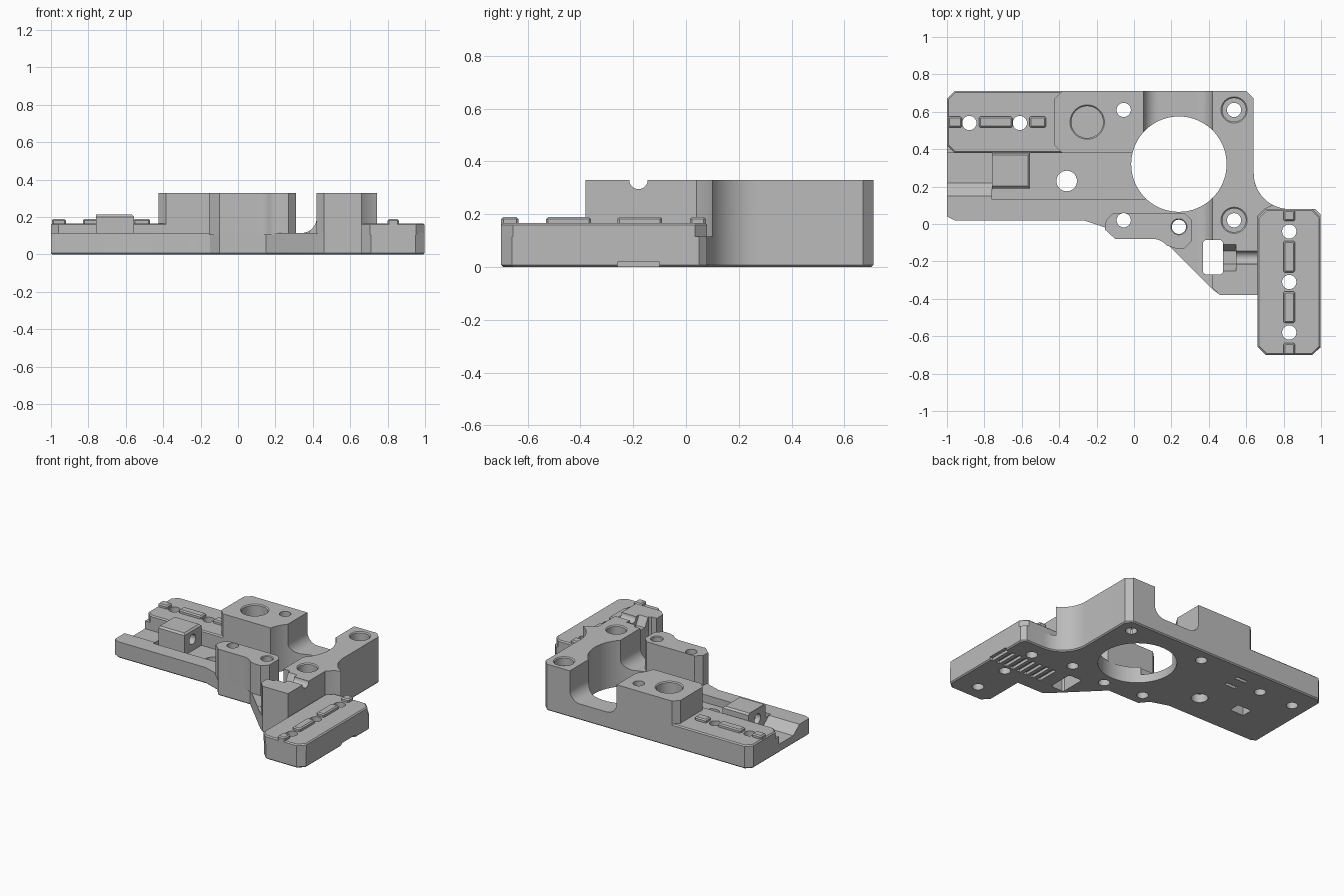
import bpy, bmesh, math
from mathutils import Matrix

if "Cube" in bpy.data.objects:
    bpy.data.objects.remove(bpy.data.objects["Cube"])

grey = bpy.data.materials.new("plain_grey")
grey.use_nodes = True
COLOR = (0.5, 0.5, 0.5, 1)
grey.diffuse_color = COLOR
grey.node_tree.nodes["Principled BSDF"].inputs["Base Color"].default_value = COLOR

FLOOR, LIP, RAIL, TOP = 0.06, 0.115, 0.167, 0.33


def arc(cx, cy, r, a0, a1, n=12):
    angles = [math.radians(a0 + (a1 - a0) * i / n) for i in range(n + 1)]
    return [(cx + r * math.cos(a), cy + r * math.sin(a)) for a in angles]


def extrude(name, pts, lo, hi, axis="z", bevel_top=0, bevel_bottom=0):
    """Extrude an outline along an axis; x uses (y, z) points, y uses (x, z)."""
    place = {"x": lambda u, v, w: (w, u, v),
             "y": lambda u, v, w: (u, w, v),
             "z": lambda u, v, w: (u, v, w)}[axis]
    bm = bmesh.new()
    low = [bm.verts.new(place(u, v, lo)) for u, v in pts]
    high = [bm.verts.new(place(u, v, hi)) for u, v in pts]
    bottom, top = bm.faces.new(low[::-1]), bm.faces.new(high)
    for i in range(len(pts)):
        j = (i + 1) % len(pts)
        bm.faces.new((low[i], low[j], high[j], high[i]))
    bmesh.ops.recalc_face_normals(bm, faces=bm.faces)
    for face, size in ((top, bevel_top), (bottom, bevel_bottom)):
        if size:
            bmesh.ops.bevel(bm, geom=list(face.edges), offset=size,
                            segments=1, affect="EDGES")
    mesh = bpy.data.meshes.new(name)
    bm.to_mesh(mesh)
    bm.free()
    mesh.materials.append(grey)
    obj = bpy.data.objects.new(name, mesh)
    bpy.context.scene.collection.objects.link(obj)
    return obj


def rect(x0, x1, y0, y1, c=0):
    if not c:
        return [(x0, y0), (x1, y0), (x1, y1), (x0, y1)]
    return [(x0 + c, y0), (x1 - c, y0), (x1, y0 + c), (x1, y1 - c),
            (x1 - c, y1), (x0 + c, y1), (x0, y1 - c), (x0, y0 + c)]


def circle(x, y, r, n=40):
    return arc(x, y, r, 0, 360 * (n - 1) / n, n - 1)


cutters = []


def cut(*args, **kw):
    cutters.append(extrude("cutter", *args, **kw))


def cone_cut(x, y, z, r, depth):
    """Chamfer the rim of a vertical hole at height z."""
    bm = bmesh.new()
    bmesh.ops.create_cone(bm, cap_ends=True, segments=40, radius1=r - depth,
                          radius2=r + depth, depth=2 * depth,
                          matrix=Matrix.Translation((x, y, z)))
    mesh = bpy.data.meshes.new("cutter")
    bm.to_mesh(mesh)
    bm.free()
    obj = bpy.data.objects.new("cutter", mesh)
    bpy.context.scene.collection.objects.link(obj)
    cutters.append(obj)


# Solid parts
corner = arc(0.83, 0.27, 0.19, 270, 180)
base = extrude("base_plate", [
    (-0.96, 0.02), (-0.27, 0.02), (-0.15, -0.02), (-0.1, -0.08), (0.15, -0.08),
    (0.2, -0.13), (0.42, -0.35), (0.46, -0.38), (0.66, -0.38), (0.66, -0.65),
    (0.71, -0.7), (0.95, -0.7), (0.998, -0.66), (0.998, 0.05), (0.97, 0.08)]
    + corner + [(0.64, 0.67), (0.6, 0.71), (-0.96, 0.71), (-1, 0.67), (-1, 0.04)],
    0, LIP, bevel_bottom=0.008)

left_rail = extrude("left_rail", [
    (-0.96, 0.38), (-0.38, 0.38), (-0.38, 0.71), (-0.96, 0.71), (-1, 0.67), (-1, 0.42)],
    FLOOR, RAIL, bevel_top=0.008)
foot_rail = extrude("foot_rail", rect(0.66, 0.998, -0.7, 0.08, 0.045),
                    LIP - 0.01, RAIL, bevel_top=0.008)
left_tower = extrude("left_tower", [
    (-0.385, 0.38), (0.05, 0.38), (0.05, 0.71), (-0.385, 0.71),
    (-0.425, 0.67), (-0.425, 0.42)], FLOOR, TOP)
right_tower = extrude("right_tower", [
    (0.42, -0.34), (0.46, -0.38), (0.66, -0.38), (0.66, 0.04), (0.7, 0.08)]
    + arc(0.83, 0.27, 0.19, 243, 180) + [(0.64, 0.67), (0.6, 0.71), (0.42, 0.71)],
    LIP - 0.01, TOP)
front_post = extrude("front_post", [
    (-0.1, -0.08), (0.1, -0.08)] + arc(0.1, -0.18, 0.1, 80, 40, 6) + [
    (0.22, -0.13), (0.27, -0.13), (0.31, -0.09), (0.31, 0.02), (0.27, 0.06),
    (-0.11, 0.06), (-0.15, 0.02), (-0.155, -0.03)], LIP - 0.01, TOP)
block = extrude("clamp_block", rect(-0.77, -0.555, 0.19, 0.38), FLOOR - 0.01, 0.213,
                bevel_top=0.012)

# Coves where the gap floor meets the towers
r = 0.08
right_cove = [(0.42, LIP - 0.01), (0.42, LIP + r)] + arc(
    0.42 - r, LIP + r, r, 0, -90)[1:] + [(0.42 - r, LIP - 0.01)]
left_cove = [(0.47 - u, v) for u, v in right_cove]
coves = [extrude("right_cove", right_cove, -0.27, 0.71, "y"),
         extrude("left_cove", left_cove, 0.4, 0.71, "y")]

# Locating ribs along both rails
ribs = []
for x0, x1 in ((-0.995, -0.92), (-0.83, -0.65), (-0.56, -0.47)):
    ribs.append(extrude("left_rib", rect(x0, x1, 0.515, 0.575, 0.008),
                        RAIL - 0.01, 0.19, bevel_top=0.008))
for y0, y1 in ((0.015, 0.075), (-0.26, -0.09), (-0.53, -0.36), (-0.7, -0.635)):
    ribs.append(extrude("foot_rib", rect(0.8, 0.86, y0, y1, 0.008),
                        RAIL - 0.01, 0.19, bevel_top=0.008))

# Openings: central bore and screw holes
cut(circle(0.24, 0.32, 0.255, 80), -1, 1)
holes = [(-0.88, 0.54), (-0.61, 0.54), (-0.055, 0.61), (-0.055, 0.02),
         (0.24, -0.015), (0.535, 0.61), (0.535, 0.02),
         (0.83, -0.04), (0.83, -0.31), (0.83, -0.58)]
for x, y in holes:
    cut(circle(x, y, 0.038), -1, 1)
cut(circle(-0.36, 0.23, 0.055), -1, 1)
for y in (0.61, 0.02):
    cut(circle(0.535, y, 0.063), 0.27, 1)
    cone_cut(0.535, y, TOP, 0.07, 0.014)
cut(circle(-0.25, 0.545, 0.085), 0.23, 1)
cone_cut(-0.25, 0.545, TOP, 0.092, 0.014)
cone_cut(0.24, -0.015, TOP, 0.043, 0.01)

# Left channel with a sloped side, then a straight continuation
cut([(0.22, FLOOR), (0.38, FLOOR), (0.38, 0.3), (0.15, 0.3), (0.15, LIP)],
    -1.1, -0.76, "x")
channel_end = extrude("cutter", rect(-0.76, 0.06, 0.13, 0.38), FLOOR, 0.3)

# Clamp bore, nut window, nut seat and screw groove
cut(circle(0.28, 0.14, 0.035), -0.9, -0.5, "x")
cut(rect(-0.72, -0.61, 0.24, 0.32), -0.1, 0.14)
cut(rect(0.37, 0.475, -0.27, -0.085, 0.012), -1, 1)
cut(circle(-0.18, TOP, 0.07, 6), 0.44, 0.545, "x")
cut(circle(-0.18, TOP, 0.035), 0.5, 0.7, "x")

# Grip slots and small recesses underneath
for i in range(8):
    x = 0.575 + 0.057 * i
    cut(rect(x, x + 0.03, -0.26, -0.1), -0.1, 0.02)
for y in (0.47, 0.57):
    cut(rect(-0.46, -0.37, y, y + 0.025), -0.1, 0.02)


def bounds(obj):
    cs = [v.co for v in obj.data.vertices]
    return [(min(c[i] for c in cs), max(c[i] for c in cs)) for i in range(3)]


def carve(obj, tools):
    """Cut every tool that reaches the part and bake the result."""
    box = bounds(obj)
    for tool in tools:
        if all(a[0] < b[1] and b[0] < a[1] for a, b in zip(box, bounds(tool))):
            mod = obj.modifiers.new("cut", "BOOLEAN")
            mod.operation, mod.solver, mod.object = "DIFFERENCE", "EXACT", tool
    bpy.context.view_layer.update()
    graph = bpy.context.evaluated_depsgraph_get()
    mesh = bpy.data.meshes.new_from_object(obj.evaluated_get(graph))
    obj.modifiers.clear()
    obj.data = mesh
    mesh.materials.clear()
    mesh.materials.append(grey)


parts = [base, left_rail, foot_rail, left_tower, right_tower, front_post, block] + coves + ribs
for part in parts:
    carve(part, cutters + ([channel_end] if part is base else []))
for tool in cutters + [channel_end]:
    bpy.data.objects.remove(tool)

bpy.ops.object.select_all(action="DESELECT")
for part in parts:
    part.select_set(True)
bpy.context.view_layer.objects.active = base
bpy.ops.object.shade_smooth_by_angle(angle=math.radians(30))
